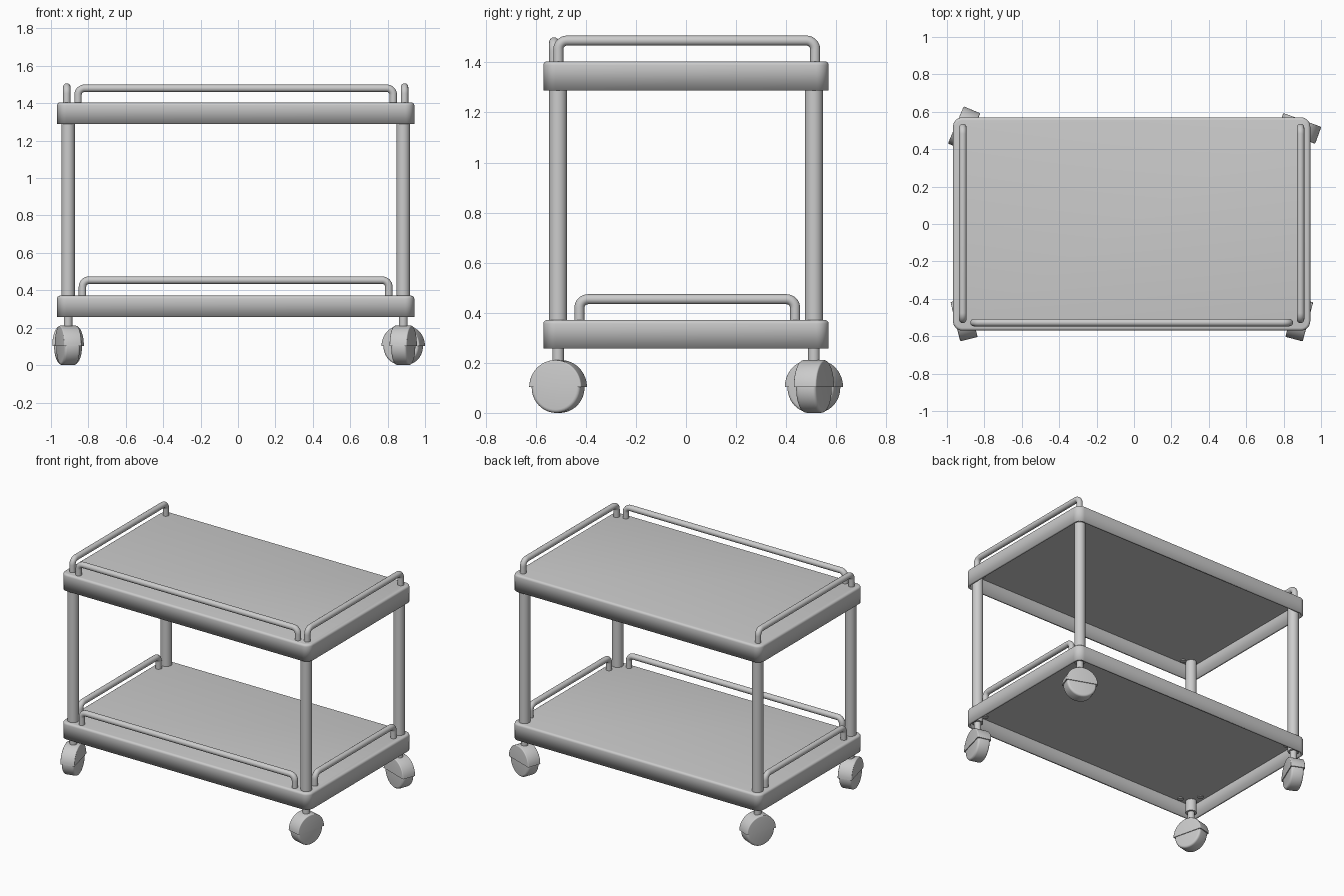
import bpy, bmesh, math
from mathutils import Vector, Matrix

if "Cube" in bpy.data.objects:
    bpy.data.objects.remove(bpy.data.objects["Cube"])

CX = -0.0125                      # cart centre; the casters stick out unevenly
POST_X, POST_Y = 0.896, 0.511


def finish(name, bm):
    bmesh.ops.recalc_face_normals(bm, faces=bm.faces)
    me = bpy.data.meshes.new(name)
    bm.to_mesh(me)
    bm.free()
    ob = bpy.data.objects.new(name, me)
    bpy.context.collection.objects.link(ob)
    smooth(ob)
    return ob


def smooth(ob):
    bpy.ops.object.select_all(action='DESELECT')
    ob.select_set(True)
    bpy.context.view_layer.objects.active = ob
    bpy.ops.object.shade_smooth_by_angle(angle=math.radians(35))


def cylinder(name, x, y, z0, z1, r):
    bm = bmesh.new()
    bmesh.ops.create_cone(bm, cap_ends=True, segments=32, radius1=r, radius2=r, depth=z1 - z0,
                          matrix=Matrix.Translation((x, y, (z0 + z1) / 2)))
    return finish(name, bm)


# Shelf: rounded shallow pan, open underneath
def shelf(name, z0, z1):
    bm = bmesh.new()
    bmesh.ops.create_cube(bm, size=1, matrix=Matrix.Translation((CX, 0, (z0 + z1) / 2))
                          @ Matrix.Diagonal((1.91, 1.14, z1 - z0, 1)))
    upright = [e for e in bm.edges if abs(e.verts[0].co.z - e.verts[1].co.z) > 0.01]
    bmesh.ops.bevel(bm, geom=upright, offset=0.05, segments=8, profile=0.5, affect='EDGES')
    bottom = [f for f in bm.faces if all(v.co.z < z0 + 1e-4 for v in f.verts)]
    bmesh.ops.delete(bm, geom=bottom, context='FACES')
    rim = [e for e in bm.edges if all(v.co.z > z1 - 1e-4 for v in e.verts)]
    bmesh.ops.bevel(bm, geom=rim, offset=0.015, segments=4, profile=0.5, affect='EDGES')
    ob = finish(name, bm)
    mod = ob.modifiers.new("wall", 'SOLIDIFY')
    mod.thickness = 0.015
    mod.offset = -1


# Rail: tube with two rounded corners, between ground points a and b
def rail(name, a, b, z0, z1, r=0.02, bend=0.035):
    a, b = Vector((*a, 0)), Vector((*b, 0))
    d = (b - a).normalized()
    arc = [(bend * (1 - math.cos(t)), z1 - bend + bend * math.sin(t))
           for t in [i * math.pi / 16 for i in range(9)]]
    half = [(0, z0)] + arc
    pts = [a + d * s + Vector((0, 0, z)) for s, z in half]
    pts += [b - d * s + Vector((0, 0, z)) for s, z in reversed(half)]
    cu = bpy.data.curves.new(name, 'CURVE')
    cu.dimensions = '3D'
    cu.bevel_depth = r
    cu.bevel_resolution = 6
    cu.use_fill_caps = True
    sp = cu.splines.new('POLY')
    sp.points.add(len(pts) - 1)
    for p, co in zip(sp.points, pts):
        p.co = (*co, 1)
    ob = bpy.data.objects.new(name, cu)
    bpy.context.collection.objects.link(ob)
    bpy.ops.object.select_all(action='DESELECT')
    ob.select_set(True)
    bpy.context.view_layer.objects.active = ob
    bpy.ops.object.convert(target='MESH')
    smooth(bpy.context.object)


# Disc with rounded rims, axle across the rolling direction; optionally the top half only
def disc(name, x, y, z, r, half_w, bevel, angle, top_half=False):
    bm = bmesh.new()
    bmesh.ops.create_cone(bm, cap_ends=True, segments=48, radius1=r, radius2=r, depth=2 * half_w,
                          matrix=Matrix.Rotation(math.pi / 2, 4, 'X'))
    rims = [e for e in bm.edges if abs(e.verts[0].co.y - e.verts[1].co.y) < 1e-4]
    bmesh.ops.bevel(bm, geom=rims, offset=bevel, segments=4, profile=0.5, affect='EDGES')
    if top_half:
        bmesh.ops.bisect_plane(bm, geom=bm.verts[:] + bm.edges[:] + bm.faces[:], dist=1e-5,
                               plane_co=(0, 0, 0), plane_no=(0, 0, 1), clear_inner=True)
        bmesh.ops.holes_fill(bm, edges=[e for e in bm.edges if e.is_boundary])
    bm.transform(Matrix.Translation((x, y, z)) @ Matrix.Rotation(math.radians(angle), 4, 'Z'))
    finish(name, bm)


# Shelves and their rails (front and both sides, back left open)
levels = [("lower", 0.257, 0.371, 0.454, 0.454, 0.819, 0.431, 0.005),
          ("upper", 1.288, 1.404, 1.480, 1.487, 0.843, 0.513, 0.003)]
for lvl, z0, z1, zf, zs, fx, sy, yc in levels:
    shelf(lvl + "_shelf", z0, z1)
    rail(lvl + "_front_rail", (CX - fx, -0.527), (CX + fx, -0.527), z1 - 0.02, zf)
    for side, s in (("left", -1), ("right", 1)):
        x = CX + s * 0.903
        rail(f"{lvl}_{side}_rail", (x, yc - sy), (x, yc + sy), z1 - 0.02, zs)

# Posts and swivelled casters at the four corners
corners = [("front_left", -1, -1, 104), ("front_right", 1, -1, 75),
           ("back_left", -1, 1, 67), ("back_right", 1, 1, -20)]
for n, sx, sy, ang in corners:
    x, y = CX + sx * POST_X, sy * POST_Y
    cylinder(n + "_post", x, y, 0.272, 1.395, 0.036)
    cylinder(n + "_caster_stem", x, y, 0.19, 0.30, 0.023)
    disc(n + "_caster_wheel", x, y, 0.101, 0.101, 0.043, 0.014, ang)
    disc(n + "_caster_hood", x, y, 0.103, 0.108, 0.048, 0.006, ang, True)
